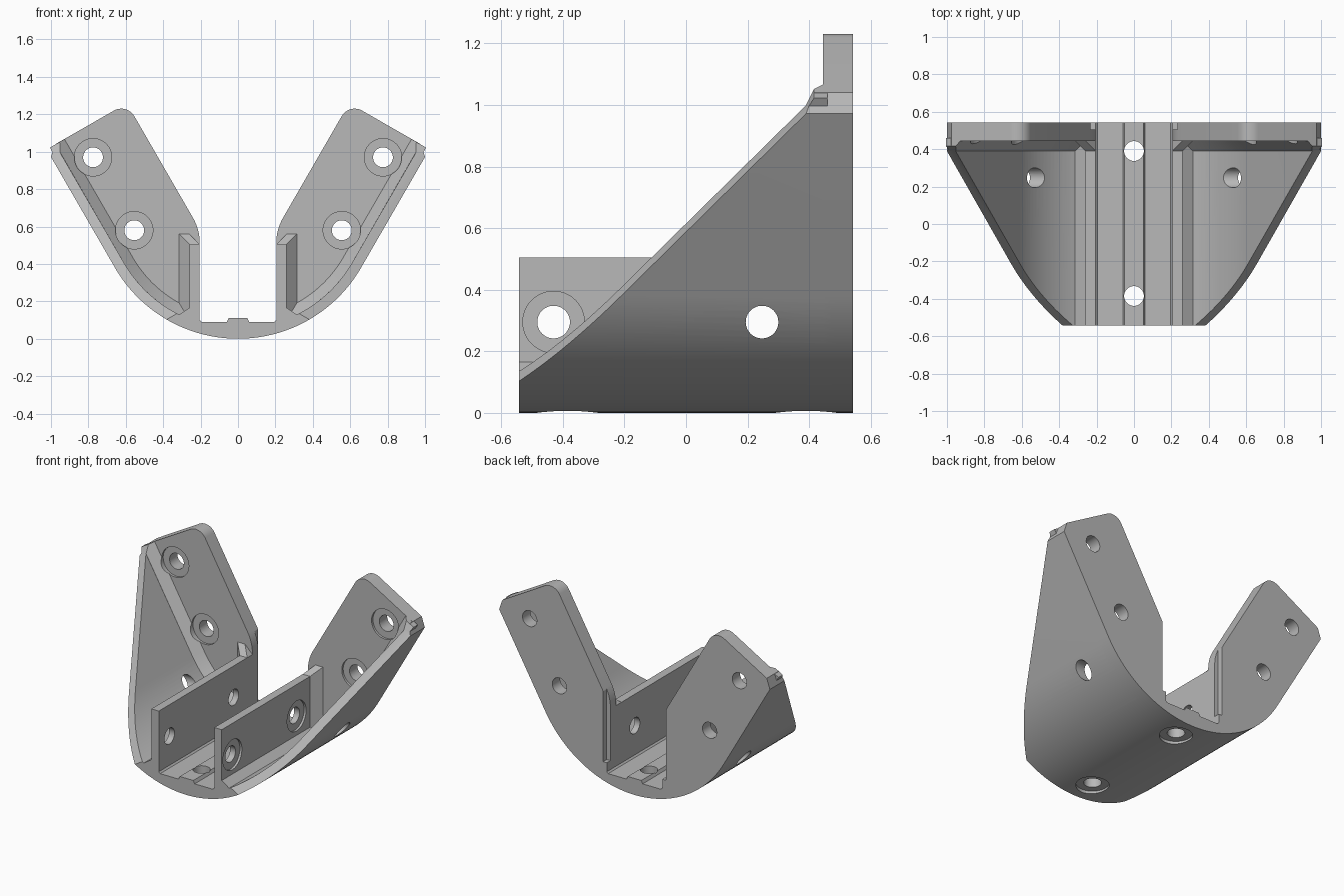
import bpy, bmesh
from math import sin, cos, pi, radians
from mathutils import Matrix, Vector

cube = bpy.data.objects.get("Cube")
if cube:
    bpy.data.objects.remove(cube, do_unlink=True)

FRONT, BACK = -0.543, 0.543      # ends of the bracket along y
PLATE = 0.445                    # front face of the back plate
CHAMFER = 0.39                   # where the corner chamfers begin
R_OUT, R_IN = 0.76, 0.705        # shell radii
ARM_TOP = 1.388                  # end of the arms, along their slope


def arm(u, v):
    """Point on the sloped arm: u along it, v across it."""
    return (0.5 * u + 0.866 * v, 0.866 * u - 0.5 * v)


def arc(cx, cz, r, a0, a1, n):
    """Arc points; the angle starts straight down and turns towards +x."""
    angles = [radians(a0 + (a1 - a0) * i / n) for i in range(n + 1)]
    return [(cx + r * sin(a), cz - r * cos(a)) for a in angles]


def make_object(name, bm):
    bmesh.ops.recalc_face_normals(bm, faces=bm.faces[:])
    mesh = bpy.data.meshes.new(name)
    bm.to_mesh(mesh)
    bm.free()
    ob = bpy.data.objects.new(name, mesh)
    bpy.context.collection.objects.link(ob)
    return ob


def loft(name, ring_a, ring_b):
    bm = bmesh.new()
    a = [bm.verts.new(p) for p in ring_a]
    b = [bm.verts.new(p) for p in ring_b]
    bm.faces.new(a)
    bm.faces.new(b)
    for i in range(len(a)):
        j = (i + 1) % len(a)
        bm.faces.new((a[i], a[j], b[j], b[i]))
    return make_object(name, bm)


def at_y(profile, y):
    return [(x, y, z) for x, z in profile]


def prism(name, profile, y0, y1):
    return loft(name, at_y(profile, y0), at_y(profile, y1))


def box(name, x0, x1, y0, y1, z0, z1):
    return prism(name, [(x0, z0), (x1, z0), (x1, z1), (x0, z1)], y0, y1)


def cylinder(axis, start, end, radius):
    start, end = Vector(start), Vector(end)
    turn = {"X": Matrix.Rotation(pi / 2, 4, "Y"),
            "Y": Matrix.Rotation(pi / 2, 4, "X"), "Z": Matrix()}[axis]
    bm = bmesh.new()
    bmesh.ops.create_cone(bm, cap_ends=True, segments=48, radius1=radius,
                          radius2=radius, depth=(end - start).length,
                          matrix=Matrix.Translation((start + end) / 2) @ turn)
    return make_object("hole_cutter", bm)


def combine(target, tool, operation):
    mod = target.modifiers.new("combine", "BOOLEAN")
    mod.operation, mod.solver, mod.object = operation, "EXACT", tool
    bpy.context.view_layer.update()
    deps = bpy.context.evaluated_depsgraph_get()
    mesh = bpy.data.meshes.new_from_object(target.evaluated_get(deps))
    target.modifiers.clear()
    target.data = mesh
    bpy.data.objects.remove(tool, do_unlink=True)


# Shared outlines of the left half, running slightly past the centre line
outer = arc(0, 0.76, R_OUT, -3, 60, 30) + [(1.0, 0.972), (0.977, 1.04)]
channel = [(0.205, 0.1), (0.195, 0.09), (0.06, 0.09), (0.05, 0.11), (-0.04, 0.11)]

# Curved shell with its channel floor
inner = arc(0, 0.76, R_IN, 60, 26.5, 16)
shell = outer + inner + [(0.26, 0.166), (0.205, 0.166)] + channel
body = prism("bracket", shell, FRONT, 0.49)


# Chamfer between shell and back plate
def chamfer_section(r, y):
    top = [arm(ARM_TOP, 0.36), arm(ARM_TOP, r - 0.38)]
    return at_y(arc(0, 0.76, 0.74, 20, 60, 20) + top
                + arc(0, 0.76, r, 60, 20, 20), y)


combine(body, loft("shell_chamfer", chamfer_section(R_IN, CHAMFER),
                   chamfer_section(R_IN - 0.07, CHAMFER + 0.07)), "UNION")

# Sloping cut along the front rim of the shell
slope = [(-0.6, 0.215), (CHAMFER, 1.342), (PLATE, 1.44), (PLATE, 1.8), (-0.6, 1.8)]


def slope_ring(v):
    return [(arm(u, v)[0], y, arm(u, v)[1]) for y, u in slope]


combine(body, loft("rim_cutter", slope_ring(-0.3), slope_ring(0.6)), "DIFFERENCE")

# Back plate with its rounded arm
plate = (outer + arc(*arm(ARM_TOP - 0.08, -0.035), 0.08, 150, 240, 12)
         + arc(0.465, 0.515, 0.26, 240, 270, 8) + channel)
combine(body, prism("back_plate", plate, PLATE, BACK), "UNION")

# Channel wall
combine(body, box("channel_wall", 0.205, 0.26, FRONT, 0.48, 0.06, 0.505), "UNION")

# Chamfer between wall and back plate
near = [(0.205, 0.1), (0.26, 0.1), (0.26, 0.505), (0.205, 0.505)]
far = [(0.205, 0.1), (0.33, 0.1), (0.33, 0.575), (0.275, 0.575), (0.205, 0.505)]
bm = bmesh.new()
for p in at_y(near, CHAMFER) + at_y(far, CHAMFER + 0.07):
    bm.verts.new(p)
bmesh.ops.convex_hull(bm, input=bm.verts[:])
combine(body, make_object("wall_chamfer", bm), "UNION")

# Screw holes and their shallow recesses
HOLE, RECESS, DEPTH = 0.053, 0.1, 0.015
cutters = []
for x, z in ((0.775, 0.97), (0.555, 0.58)):
    cutters.append(cylinder("Y", (x, 0.2, z), (x, 0.7, z), HOLE))
    cutters.append(cylinder("Y", (x, 0.38, z), (x, PLATE + DEPTH, z), RECESS))
for y in (-0.43, 0.247):
    cutters.append(cylinder("X", (0.1, y, 0.295), (1.1, y, 0.295), HOLE))
    cutters.append(cylinder("X", (0.26 - DEPTH, y, 0.295), (0.3, y, 0.295), RECESS))
for y in (-0.385, 0.39):
    cutters.append(cylinder("Z", (0, y, -0.1), (0, y, 0.3), HOLE))
    cutters.append(cylinder("Z", (0, y, -0.1), (0, y, 0.02), RECESS))

# Narrow notch on the inner back edge of the arm
cutters.append(box("notch_cutter", 0.1, 0.232, 0.505, 0.6, 0.16, 0.66))
for cutter in cutters:
    combine(body, cutter, "DIFFERENCE")

# Mirror the half and keep hard edges sharp
bm = bmesh.new()
bm.from_mesh(body.data)
bmesh.ops.bisect_plane(bm, geom=bm.verts[:] + bm.edges[:] + bm.faces[:],
                       plane_co=(0, 0, 0), plane_no=(1, 0, 0), clear_inner=True)
bmesh.ops.mirror(bm, geom=bm.verts[:] + bm.edges[:] + bm.faces[:],
                 matrix=Matrix(), merge_dist=0.0005, axis="X")
bmesh.ops.remove_doubles(bm, verts=bm.verts[:], dist=0.0001)
bmesh.ops.recalc_face_normals(bm, faces=bm.faces[:])
for face in bm.faces:
    face.smooth = True
    face.material_index = 0
for edge in bm.edges:
    edge.smooth = len(edge.link_faces) == 2 and edge.calc_face_angle(0) < radians(20)
bm.to_mesh(body.data)
bm.free()

# Plain grey finish
grey = bpy.data.materials.new("plain_grey")
grey.use_nodes = True
colour = (0.48, 0.48, 0.48, 1)
grey.diffuse_color = colour
grey.node_tree.nodes["Principled BSDF"].inputs["Base Color"].default_value = colour
body.data.materials.clear()
body.data.materials.append(grey)
